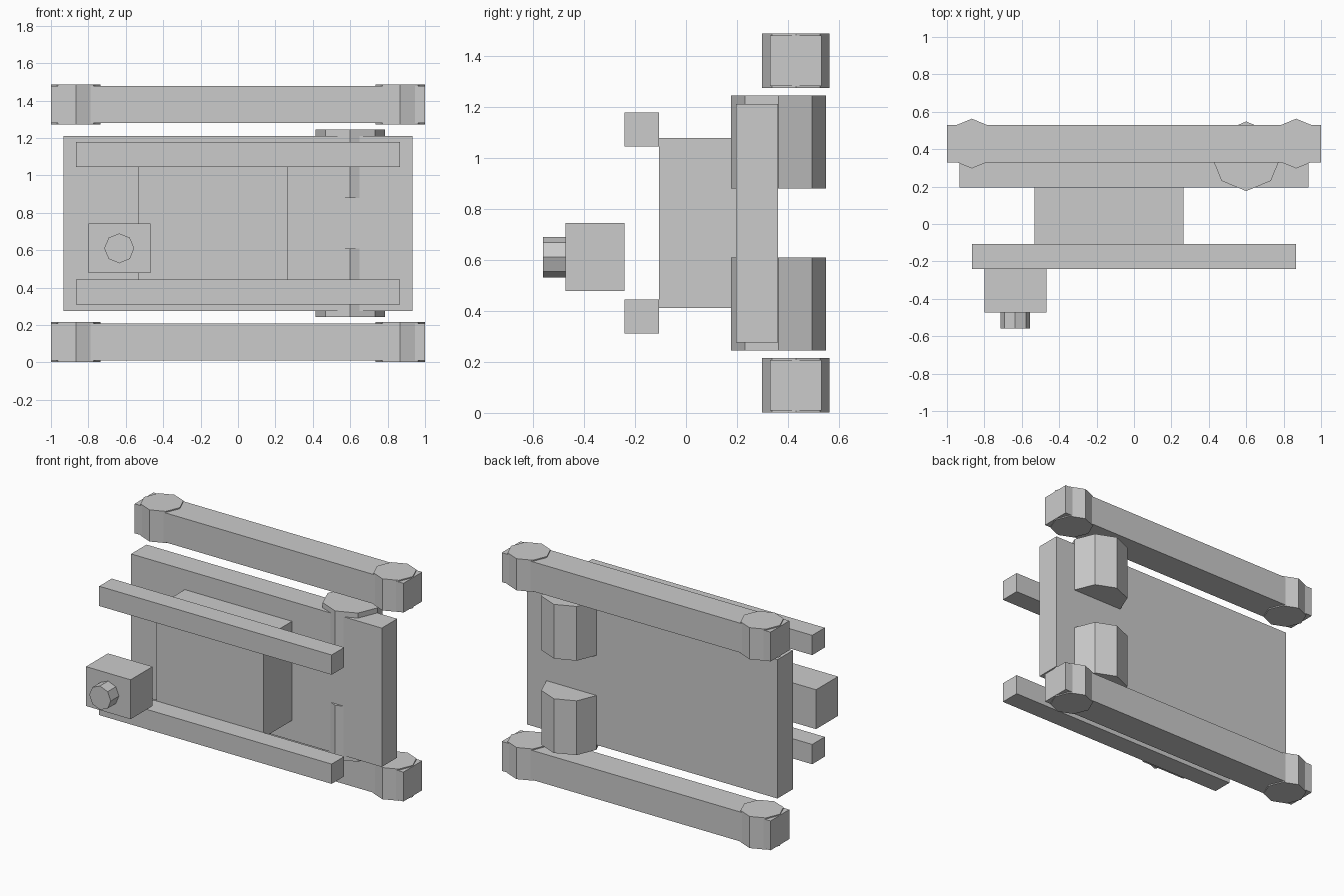
import bpy
from math import pi

if "Cube" in bpy.data.objects:
    bpy.data.objects.remove(bpy.data.objects["Cube"])


def box(name, x, y, z):
    """Box from (min, max) ranges on each axis."""
    bpy.ops.mesh.primitive_cube_add(
        size=1, location=[(a + b) / 2 for a, b in (x, y, z)])
    ob = bpy.context.object
    ob.name = name
    ob.scale = [b - a for a, b in (x, y, z)]
    bpy.ops.object.transform_apply(location=False, rotation=False, scale=True)
    return ob


def octagon(name, radius, depth, loc, rot=(0, 0, 0)):
    """Eight-sided prism with corners on its axes."""
    bpy.ops.mesh.primitive_cylinder_add(
        vertices=8, radius=radius, depth=depth, location=loc, rotation=rot)
    ob = bpy.context.object
    ob.name = name
    return ob


# Every paired part mirrors about the mid height
MID = 0.744
for level, s in (("lower", -1), ("upper", 1)):
    def zr(c, h):
        return (MID + s * c - h / 2, MID + s * c + h / 2)

    # Long rear rails with octagonal end knuckles
    box(level + "_rail", (-1, 1), (0.33, 0.53), zr(0.635, 0.198))
    for side, sx in (("left", -1), ("right", 1)):
        octagon(f"{level}_{side}_rail_knuckle", 0.133, 0.213,
                (sx * 0.867, 0.43, MID + s * 0.635))

    # Hinge barrels through the door panel
    octagon(level + "_hinge_barrel", 0.186, 0.365, (0.6, 0.362, MID + s * 0.3175))

    # Front guide strips
    box(level + "_guide_strip", (-0.865, 0.865), (-0.24, -0.106), zr(0.367, 0.133))

# Main panel and raised centre block
box("main_panel", (-0.933, 0.933), (0.196, 0.36), (0.276, 1.21))
box("centre_block", (-0.533, 0.265), (-0.106, 0.2), (0.41, 1.077))

# Latch box with an octagonal knob
box("latch_box", (-0.8, -0.468), (-0.473, -0.24), (0.478, 0.743))
octagon("latch_knob", 0.08, 0.087, (-0.635, -0.5165, 0.61), (pi / 2, 0, 0))
